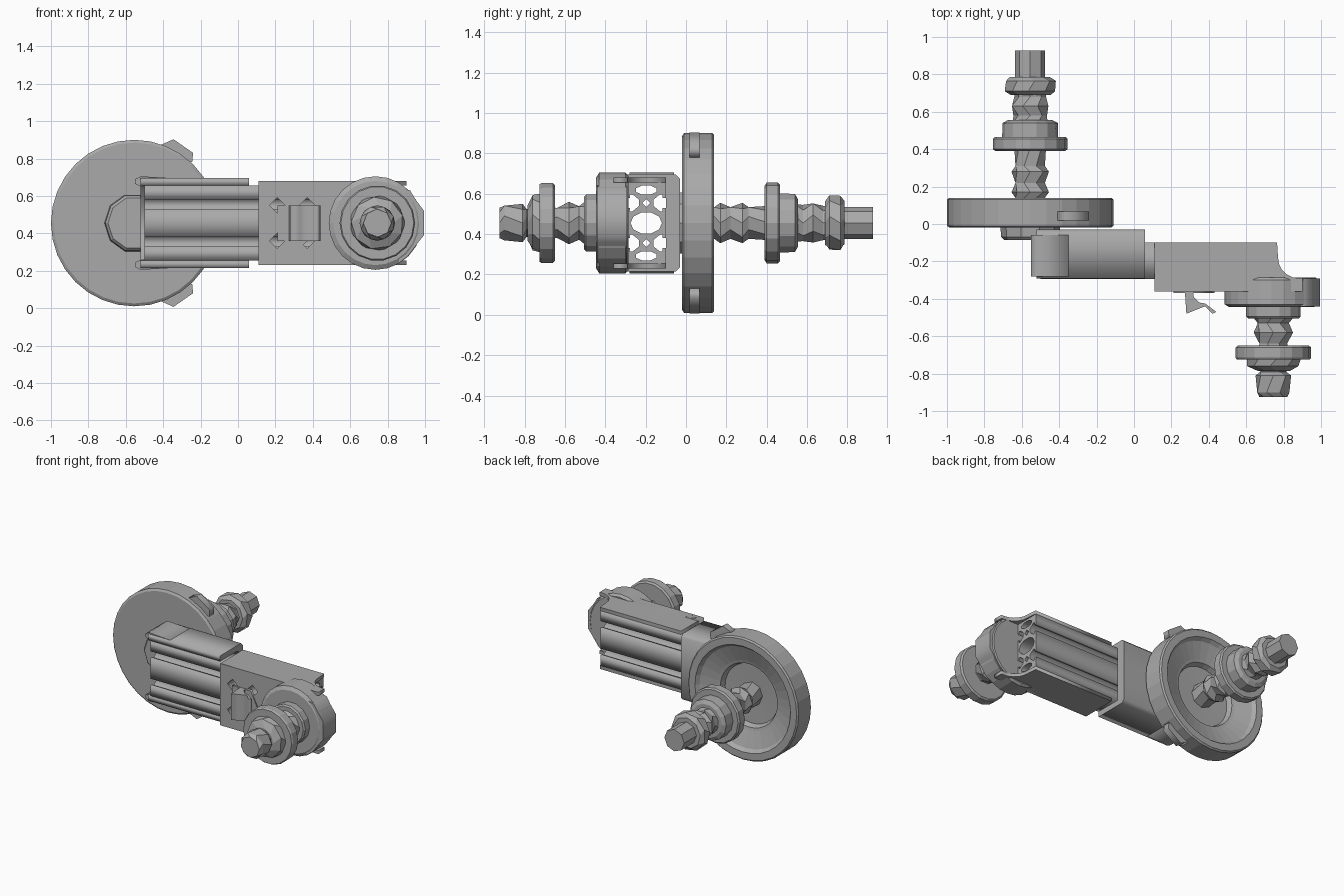
import bpy, bmesh, math
from mathutils import Matrix, Vector

if "Cube" in bpy.data.objects:
    bpy.data.objects.remove(bpy.data.objects["Cube"])

grey = bpy.data.materials.new("satin_grey")
grey.diffuse_color = (0.4, 0.4, 0.4, 1)
grey.use_nodes = True
grey.node_tree.nodes["Principled BSDF"].inputs["Base Color"].default_value = grey.diffuse_color
ZC = 0.455                       # height of both shafts
TAU = math.tau


def add_mesh(name, bm):
    bmesh.ops.remove_doubles(bm, verts=bm.verts, dist=1e-5)
    bmesh.ops.recalc_face_normals(bm, faces=bm.faces)
    me = bpy.data.meshes.new(name)
    bm.to_mesh(me)
    bm.free()
    me.materials.clear()
    me.materials.append(grey)
    ob = bpy.data.objects.new(name, me)
    bpy.context.collection.objects.link(ob)
    return ob


def prism(name, loops, a, b, axis):
    """Extrude outline loops (inner loops are holes) from a to b along an axis.
    Points are (y,z) for axis x, (x,z) for axis y, (x,y) for axis z."""
    cu = bpy.data.curves.new(name + "_outline", 'CURVE')
    cu.dimensions = '2D'
    cu.fill_mode = 'BOTH'
    cu.extrude = (b - a) / 2
    for lp in loops:
        s = cu.splines.new('POLY')
        s.points.add(len(lp) - 1)
        for p, (u, v) in zip(s.points, lp):
            p.co = (u, v, 0, 1)
        s.use_cyclic_u = True
    tmp = bpy.data.objects.new(name + "_tmp", cu)
    me = bpy.data.meshes.new_from_object(tmp)
    bm = bmesh.new()
    bm.from_mesh(me)
    bpy.data.objects.remove(tmp)
    bpy.data.meshes.remove(me)
    m = (a + b) / 2
    for v in bm.verts:
        u, w, d = v.co
        d += m
        v.co = {'x': (d, u, w), 'y': (u, d, w), 'z': (u, w, d)}[axis]
    return add_mesh(name, bm)


def ring(cx, cy, rx, ry, n, ph=0.0):
    return [(cx + rx * math.cos(TAU * i / n + ph), cy + ry * math.sin(TAU * i / n + ph)) for i in range(n)]


def rect(x0, y0, x1, y1):
    return [(x0, y0), (x1, y0), (x1, y1), (x0, y1)]


def lathe(name, cx, prof, n, twist=0.0):
    """Revolve (y, radius) points round a y-axis shaft; alternate rings may twist."""
    bm = bmesh.new()
    rows = []
    for k, (y, r) in enumerate(prof):
        ph = twist * (k % 2)
        rows.append([bm.verts.new((x, y, z)) for x, z in ring(cx, ZC, r, r, n, ph)])
    for p, q in zip(rows, rows[1:]):
        for i in range(n):
            j = (i + 1) % n
            bm.faces.new((p[i], p[j], q[j], q[i]))
    bm.faces.new(rows[0])
    bm.faces.new(rows[-1])
    return add_mesh(name, bm)


# slotted bar running through both covers, hollow along x
UC = -0.197
quarter = [(0.097, 0.0), (0.097, 0.075), (0.08, 0.075), (0.08, 0.058), (0.068, 0.058),
           (0.035, 0.085), (0.035, 0.115), (0.068, 0.142), (0.08, 0.142), (0.08, 0.125),
           (0.097, 0.125), (0.097, 0.2)]
right = [(u, -v) for u, v in reversed(quarter[1:])] + quarter
left = [(-u, -v) for u, v in right]
outer = [(UC + u, ZC + v) for u, v in right + left]
holes = [ring(UC, ZC, 0.078, 0.055, 10)]
for s in (-1, 1):
    holes.append(ring(UC, ZC + s * 0.1, 0.02, 0.02, 4))
    holes.append(ring(UC, ZC + s * 0.163, 0.055, 0.024, 8, 0.39))
prism("slotted_bar", [outer] + holes, -0.5, 0.76, 'x')

# rear cover: channel open to the front
prism("rear_cover", [[(-0.292, 0.215), (-0.05, 0.215), (-0.03, 0.235), (-0.03, 0.675), (-0.05, 0.695),
                      (-0.292, 0.695), (-0.292, 0.655), (-0.1, 0.655), (-0.1, 0.255), (-0.292, 0.255)]],
      -0.52, 0.06, 'x')
for z0, z1, n in ((0.205, 0.26, "lower"), (0.65, 0.705, "upper")):
    prism("rear_cover_corner_" + n, [[(-0.55, z0 + .015), (-0.52, z0), (-0.35, z0 + .01),
                                      (-0.35, z1 - .01), (-0.52, z1), (-0.55, z1 - .015)]], -0.28, -0.06, 'y')

# front cover: top and bottom plates with a concave end, and a pierced front wall
arc = [(0.88 - 0.11 * math.cos(t), -0.18 - 0.11 * math.sin(t)) for t in [math.pi / 2 * i / 5 for i in range(6)]]
plan = [(0.11, -0.36), (0.11, -0.1), (0.765, -0.1)] + arc + [(0.9, -0.29), (0.9, -0.36)]
prism("front_cover_top", [plan], 0.655, 0.68, 'z')
prism("front_cover_bottom", [plan], 0.23, 0.255, 'z')
diamonds = [ring(x, z, 0.042, 0.042, 4) for x in (0.21, 0.37) for z in (0.36, 0.55)]
prism("front_cover_wall", [rect(0.11, 0.23, 0.8, 0.68)] + diamonds, -0.362, -0.294, 'y')

# bent release lever on the front wall
prism("release_lever", [[(0.27, -0.33), (0.28, -0.48), (0.33, -0.46), (0.38, -0.44), (0.42, -0.48),
                         (0.44, -0.47), (0.38, -0.425), (0.35, -0.42), (0.32, -0.39), (0.31, -0.33)]],
      0.36, 0.55, 'z')
prism("lever_base", [[(0.21, 0.36), (0.27, 0.36), (0.35, 0.34), (0.43, 0.41), (0.36, 0.55), (0.21, 0.55)]],
      -0.37, -0.35, 'y')

# clamp round the front shaft, with its side lug
lathe("clamp", 0.735, [(-0.445, 0.225), (-0.43, 0.25), (-0.30, 0.25), (-0.285, 0.235)], 24)
prism("clamp_lug", [[(0.86, 0.24), (0.91, 0.28), (0.97, 0.36), (0.995, 0.39), (0.995, 0.52),
                     (0.95, 0.58), (0.92, 0.63), (0.88, 0.64)]], -0.44, -0.292, 'y')

# front shaft
lathe("front_collar", 0.745, [(-0.505, 0.135), (-0.495, 0.145), (-0.43, 0.145)], 14)
lathe("front_spindle", 0.745, [(-0.925, 0.075), (-0.9, 0.093), (-0.81, 0.095), (-0.79, 0.075), (-0.72, 0.09),
                               (-0.64, 0.08), (-0.58, 0.105), (-0.53, 0.09), (-0.49, 0.115)], 8, 0.39)
lathe("front_flange", 0.745, [(-0.725, 0.195), (-0.715, 0.202), (-0.66, 0.202), (-0.65, 0.19)], 18)
lathe("front_flange_nut", 0.745, [(-0.785, 0.09), (-0.76, 0.14), (-0.71, 0.15)], 9, 0.3)

# big dished wheel and its hub
WX = -0.555
lathe("wheel", WX, [(-0.02, 0.43), (-0.01, 0.445), (0.13, 0.445), (0.14, 0.435), (0.14, 0.385), (0.115, 0.365),
                    (0.075, 0.25), (0.07, 0.23), (0.035, 0.215), (0.03, 0.05)], 32)
lathe("wheel_hub", WX, [(-0.085, 0.14), (-0.07, 0.155), (-0.01, 0.16)], 10)
for s, n in ((1, "upper"), (-1, "lower")):
    prism("wheel_tab_" + n, [[(x, ZC + s * h) for x, h in ((-0.43, 0.41), (-0.345, 0.448), (-0.24, 0.375),
                                                         (-0.245, 0.325), (-0.35, 0.36))]], 0.018, 0.068, 'y')

# rear shaft
lathe("rear_spindle", WX, [(0.02, 0.085), (0.14, 0.085), (0.17, 0.1), (0.22, 0.085), (0.28, 0.1), (0.31, 0.085),
                           (0.41, 0.085), (0.54, 0.1), (0.58, 0.09), (0.63, 0.105), (0.68, 0.085), (0.74, 0.09)], 8, 0.39)
lathe("rear_spindle_end", WX, [(0.72, 0.08), (0.928, 0.08)], 8)
lathe("rear_flange", WX, [(0.39, 0.185), (0.4, 0.2), (0.455, 0.2), (0.465, 0.19)], 16)
lathe("rear_flange_nut", WX, [(0.46, 0.15), (0.54, 0.148), (0.555, 0.12)], 14)
lathe("rear_end_nut", WX, [(0.69, 0.11), (0.71, 0.137), (0.765, 0.137), (0.785, 0.11)], 9, 0.25)
